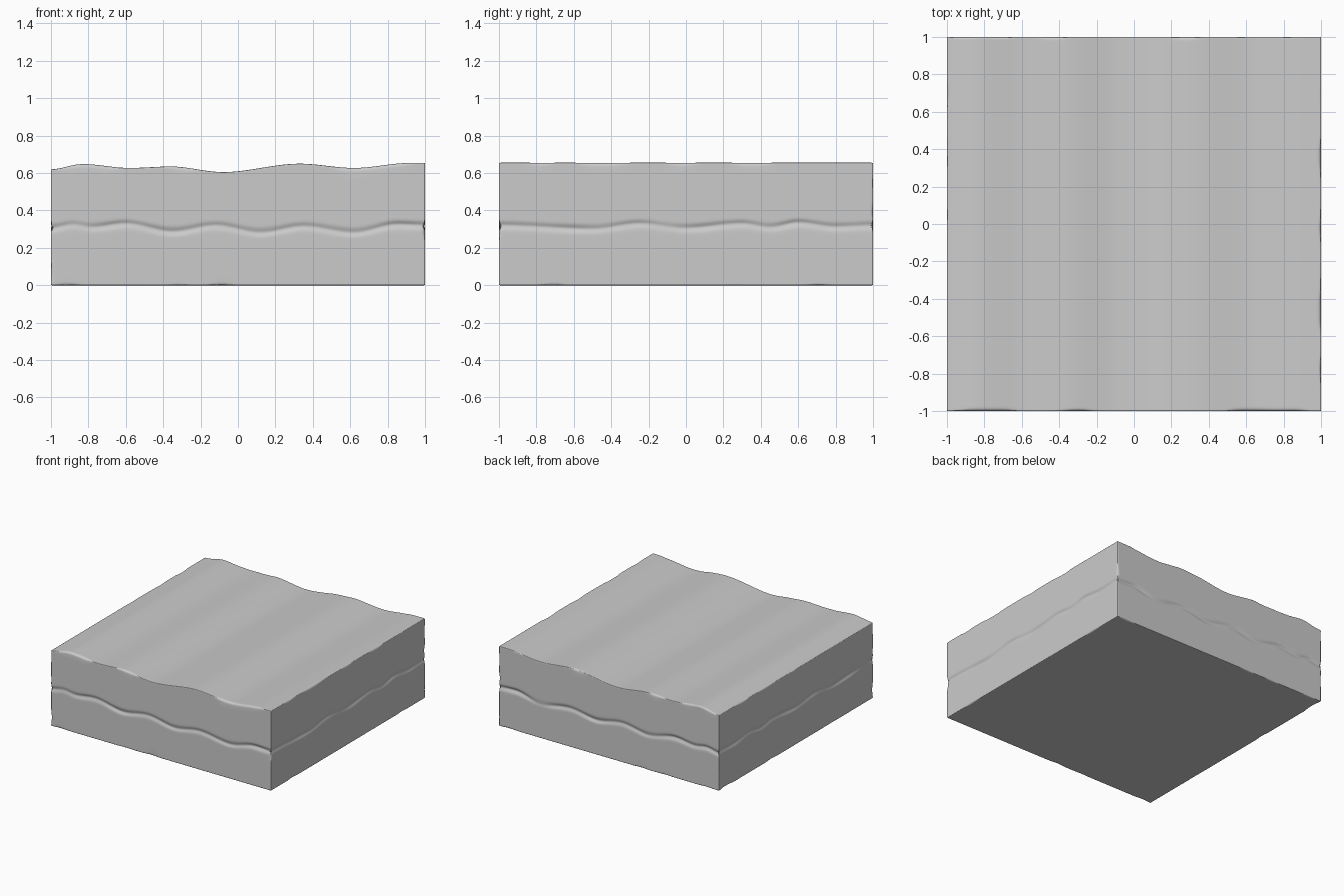
import bpy, bmesh, math
from mathutils import Vector, noise

if "Cube" in bpy.data.objects:
    bpy.data.objects.remove(bpy.data.objects["Cube"])

H = 0.635  # mean height of the block

TOP = [(-1, .62), (-.83, .648), (-.58, .627), (-.36, .635), (-.08, .605),
       (.33, .65), (.62, .627), (.92, .654), (1, .655)]
SEAM_X = [(-1, .305), (-.88, .325), (-.78, .31), (-.6, .33), (-.35, .285), (-.12, .32),
          (.12, .28), (.35, .315), (.62, .28), (.85, .325), (1, .32)]
SEAM_Y = [(-1, .32), (-.5, .30), (-.25, .33), (0, .305), (.3, .33), (.45, .31),
          (.6, .335), (.8, .312), (1, .32)]


def curve(pts, t):
    """Smoothly eased interpolation through the points."""
    for (a, va), (b, vb) in zip(pts, pts[1:]):
        if t <= b:
            k = max(0, (t - a) / (b - a))
            return va + (vb - va) * k * k * (3 - 2 * k)
    return pts[-1][1]


def smooth(a, b, t):
    k = min(1, max(0, (t - a) / (b - a)))
    return k * k * (3 - 2 * k)


def weather(p):
    """Round and chip the edges, carve the seam, and ripple the top."""
    x, y, z = p
    # chipped edge radius
    n = noise.noise(Vector((x * 5, y * 5, z * 9 + 3)))
    r = .005 + .014 * smooth(.1, .5, n)
    q = Vector((max(-1 + r, min(1 - r, x)), max(-1 + r, min(1 - r, y)),
                max(r, min(H - r, z))))
    d = p - q
    out = q + d.normalized() * r if d.length > 1e-9 else p.copy()
    # wandering mid-height seam, uneven in depth
    on_x, on_y = abs(x) > .9999, abs(y) > .9999
    if on_x or on_y:
        seam = curve(SEAM_X, x) if on_y else curve(SEAM_Y, y)
        near = max(0, 1 - abs(z - .31) / .2)
        out.z += (seam - .31) * near
        depth = .009 + .009 * noise.noise(Vector((x * 4, y * 4, 7)))
        cut = depth * math.exp(-((z - .31) / .016) ** 2)
        if on_x:
            out.x -= math.copysign(cut, x)
        if on_y:
            out.y -= math.copysign(cut, y)
    # ripples run along y and fade down the sides
    out.z += (curve(TOP, x) - H) * smooth(.38, H - .03, z)
    return out


# grid lines, packed tighter at edges and seam
edge = [0, .003, .007, .012, .02]
N = 72
flat = [-1 + e for e in edge] + [-.97 + 1.94 * i / N for i in range(N + 1)] + \
       [1 - e for e in reversed(edge)]
tall = edge + [.07, .13, .19, .23] + [.26 + .0083 * i for i in range(13)] + \
       [.39, .43, .48, .53, .58] + [H - e for e in reversed(edge)]

bm = bmesh.new()


def panel(us, vs, place):
    rows = [[bm.verts.new(place(u, v)) for u in us] for v in vs]
    for a, b in zip(rows, rows[1:]):
        for i in range(len(us) - 1):
            bm.faces.new((a[i], a[i + 1], b[i + 1], b[i]))


# six faces of the block
for s in (-1, 1):
    panel(flat, tall, lambda u, v: (u, s, v))
    panel(flat, tall, lambda u, v: (s, u, v))
    panel(flat, flat, lambda u, v: (u, v, H if s > 0 else 0))
bmesh.ops.remove_doubles(bm, verts=bm.verts, dist=1e-5)
for v in bm.verts:
    v.co = weather(v.co.copy())
bmesh.ops.recalc_face_normals(bm, faces=bm.faces)

mesh = bpy.data.meshes.new("weathered_ground_block")
bm.to_mesh(mesh)
bm.free()
block = bpy.data.objects.new("weathered_ground_block", mesh)
bpy.context.collection.objects.link(block)
bpy.context.view_layer.objects.active = block
block.select_set(True)
bpy.ops.object.shade_smooth_by_angle(angle=math.radians(50))
